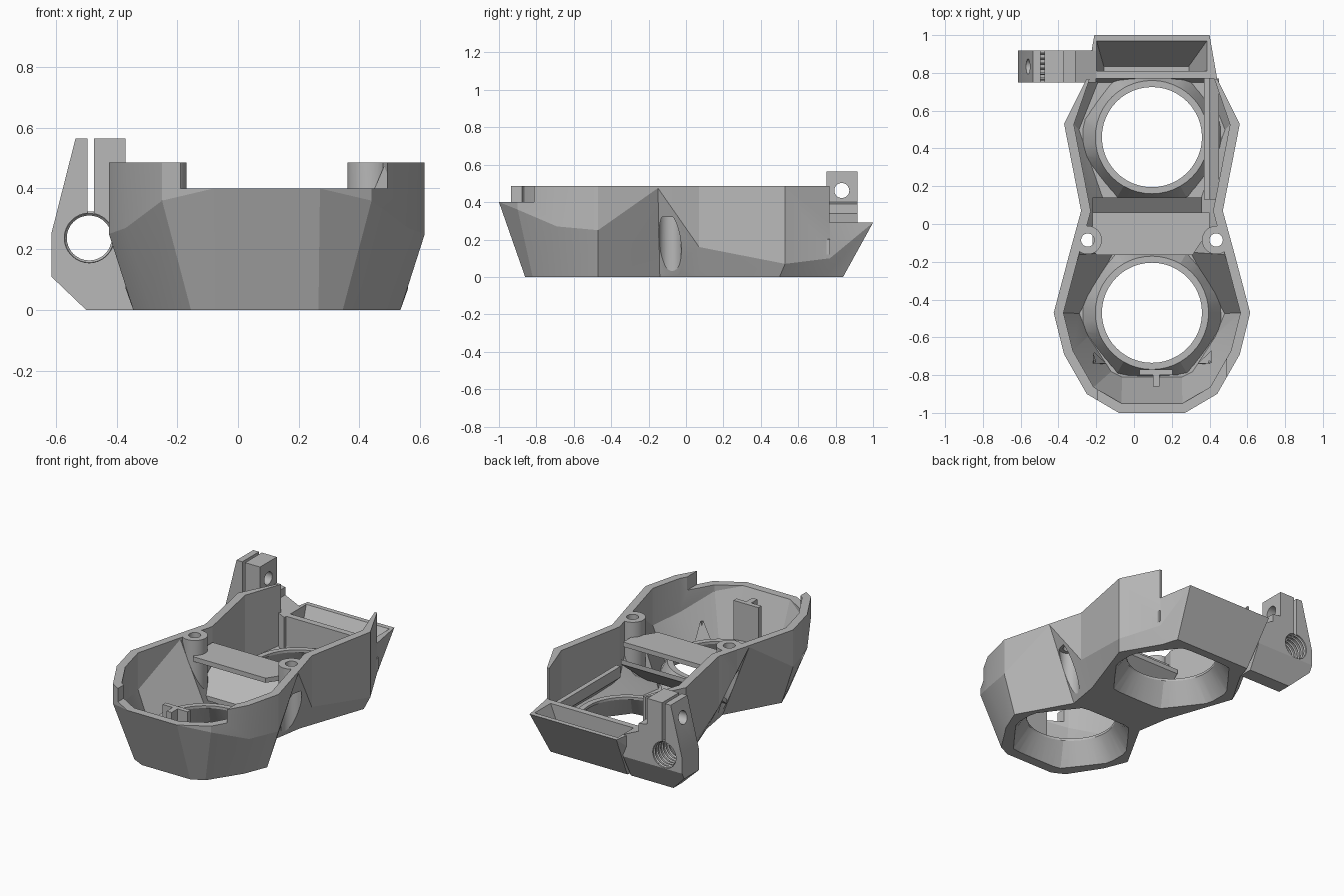
import bpy, bmesh, math
from mathutils import Vector

cube = bpy.data.objects.get("Cube")
if cube:
    bpy.data.objects.remove(cube, do_unlink=True)

grey = bpy.data.materials.new("plain grey")
grey.use_nodes = True
grey.diffuse_color = (0.48, 0.48, 0.48, 1)
grey.node_tree.nodes["Principled BSDF"].inputs["Base Color"].default_value = (0.48, 0.48, 0.48, 1)

CX = 0.095              # centre line of the housing
LENSES = (-0.47, 0.46)  # y of the two round openings
POST = 0.34             # post distance from the centre line
POST_Y = -0.085


def finish(name, bm):
    bmesh.ops.recalc_face_normals(bm, faces=bm.faces)
    me = bpy.data.meshes.new(name)
    bm.to_mesh(me)
    bm.free()
    ob = bpy.data.objects.new(name, me)
    bpy.context.collection.objects.link(ob)
    me.materials.append(grey)
    return ob


def loft(name, rings):
    """Closed solid through rings of equal point count."""
    bm = bmesh.new()
    rows = [[bm.verts.new(p) for p in ring] for ring in rings]
    n = len(rows[0])
    for a, b in zip(rows, rows[1:]):
        for i in range(n):
            j = (i + 1) % n
            bm.faces.new((a[i], a[j], b[j], b[i]))
    bm.faces.new(rows[0])
    bm.faces.new(rows[-1])
    return finish(name, bm)


def box(name, x0, x1, y0, y1, z0, z1):
    return loft(name, [[(x0, y0, z), (x1, y0, z), (x1, y1, z), (x0, y1, z)] for z in (z0, z1)])


def circle(x, y, z, r, n=48):
    return [(x + r * math.cos(math.tau * i / n), y + r * math.sin(math.tau * i / n), z) for i in range(n)]


def cylinder(name, x, y, z0, z1, r):
    return loft(name, [circle(x, y, z0, r), circle(x, y, z1, r)])


def prism_y(name, pts, y0, y1):
    return loft(name, [[(x, y, z) for x, z in pts] for y in (y0, y1)])


def prism_x(name, pts, x0, x1):
    return loft(name, [[(x, y, z) for y, z in pts] for x in (x0, x1)])


def boolean(ob, tool, op, keep=False):
    mod = ob.modifiers.new("cut", 'BOOLEAN')
    mod.operation, mod.object, mod.solver = op, tool, 'EXACT'
    bpy.context.view_layer.objects.active = ob
    bpy.ops.object.modifier_apply(modifier=mod.name)
    if not keep:
        bpy.data.objects.remove(tool, do_unlink=True)


def mirrored(half):
    return [(CX + u, y) for u, y in half] + [(CX - u, y) for u, y in reversed(half)]


def inset(pts, d):
    out = []
    for i, p in enumerate(pts):
        a, p, b = Vector(pts[i - 1]), Vector(p), Vector(pts[(i + 1) % len(pts)])
        e1, e2 = (p - a).normalized(), (b - p).normalized()
        n1, n2 = Vector((-e1.y, e1.x)), Vector((-e2.y, e2.x))
        out.append(tuple(p + (n1 + n2) * d / (1 + n1.dot(n2))))
    return out


def at(pts, zs):
    return [(x, y, z) for (x, y), z in zip(pts, zs)]


# Outline, front to back: rim, foot, and the height where the taper starts
rim = [(.175, -1), (.345, -.9), (.465, -.69), (.52, -.47), (.435, -.15),
       (.375, .07), (.465, .53), (.345, .77), (.305, 1)]
foot = [(.17, -.86), (.25, -.82), (.38, -.62), (.44, -.47), (.255, -.14),
        (.29, .07), (.44, .5), (.3, .74), (.27, .84)]
bend = [.4, .36, .27, .25, .475, .16, .07, .1, .29]
n = len(rim)
bends = bend + bend[::-1]
shape = [at(mirrored(foot), [0] * 2 * n), at(mirrored(rim), bends), at(mirrored(rim), [.485] * 2 * n)]
housing = loft("housing", shape)
outer = loft("outer_helper", shape)
outer.hide_render = True

# Main cavity
rim_in = inset(mirrored(rim[:-2] + [(.365, .82)]), .05)
foot_in = inset(mirrored(foot[:-2] + [(.32, .80)]), .05)
m = len(rim_in)
bends_in = bend[:-1] + bend[:-1][::-1]
boolean(housing, loft("cavity", [at(foot_in, [.04] * m), at(rim_in, bends_in), at(rim_in, [.6] * m)]),
        'DIFFERENCE')

# Low back end, front notch and back pocket
boolean(housing, box("back_cut", -1, 1, .768, 1.2, .29, .7), 'DIFFERENCE')
boolean(housing, box("front_notch", -.19, .49, -1.2, -.7, .4, .7), 'DIFFERENCE')
pocket = [[(x0, y0, z), (x1, y0, z), (x1, y1, z), (x0, y1, z)]
          for x0, x1, y0, y1, z in ((-.16, .29, .81, .835, .05), (-.2, .39, .81, .975, .3))]
boolean(housing, loft("pocket", pocket), 'DIFFERENCE')


# Flared collars that run from an octagon foot to a round opening
def octagon(y, z, grow, count=48):
    pts = []
    for i in range(count):
        t = math.tau * i / count
        c, s = abs(math.cos(t)), abs(math.sin(t))
        r = min((d + grow) / k for d, k in ((.37, c), (.33, s), (.343, .796 * c + .605 * s)) if k > .001)
        pts.append((CX + r * math.cos(t), y + r * math.sin(t), z))
    return pts


for y in LENSES:
    boolean(housing, loft("collar", [octagon(y, .005, .015), circle(CX, y, .15, .3)]), 'UNION')
for y in LENSES:
    boolean(housing, loft("flare", [octagon(y, -.01, 0), circle(CX, y, .135, .265), circle(CX, y, .22, .265)]),
            'DIFFERENCE')

# Screw posts with a wide bore that breaks through the sloped waist
for side in (-1, 1):
    x = CX + side * POST
    post = cylinder("post", x, POST_Y, .01, .485, .075)
    boolean(post, outer, 'INTERSECT', keep=True)
    boolean(housing, post, 'UNION')
    boolean(housing, cylinder("bore", x, POST_Y, -.1, .32, .06), 'DIFFERENCE')
    boolean(housing, cylinder("screw_hole", x, POST_Y, .2, .6, .035), 'DIFFERENCE')
bpy.data.objects.remove(outer, do_unlink=True)

# Bridge between the posts, with a sloped panel running under it
loft("bridge_plate", [[(-.2, -.165, z), (.31, -.165, z), (.4, -.03, z), (.4, .06, z), (-.22, .06, z), (-.22, -.12, z)]
                      for z in (.36, .39)])
prism_x("bridge_ramp", [(-.1, .1), (.14, .29), (.14, .32), (-.1, .13)], -.22, .36)

# Inner rail and lower ledge beside the back opening
prism_y("inner_rail", [(.37, .2), (.45, .12), (.45, .2), (.4, .22), (.4, .27), (.37, .27)], .13, .77)

# T-shaped tab at the front and the small gussets near it
box("tab_face", .03, .205, -.8, -.77, .1, .39)
box("tab_stem", .1, .135, -.86, -.79, .1, .39)
for side in (-1, 1):
    x = CX + side * .28
    loft("gusset", [[(x + side * .035, -.67, .1), (x + side * .035, -.74, .1), (x - side * .04, -.74, .1)],
                    circle(x + side * .025, -.73, .22, .01, 3)])

# Split clamp on the back right, trimmed by the slope of the back wall
clamp = prism_y("clamp", [(-.5, 0), (-.2, 0), (-.2, .29), (-.31, .34), (-.31, .39), (-.37, .4),
                          (-.37, .565), (-.535, .565), (-.615, .25), (-.615, .11)], .75, .918)
boolean(clamp, prism_x("back_slope", [(.814, -.05), (1.1, -.05), (1.1, .503)], -.8, 0), 'DIFFERENCE')
boolean(clamp, box("slit", -.495, -.475, .6, 1.1, .25, .7), 'DIFFERENCE')


def rod(name, axis, centre, radius, half):
    ring = circle(0, 0, 0, radius, 32)
    x, y, z = centre
    if axis == 'Y':
        return loft(name, [[(x + a, y + h, z + b) for a, b, _ in ring] for h in (-half, half)])
    return loft(name, [[(x + h, y + a, z + b) for a, b, _ in ring] for h in (-half, half)])


boolean(clamp, rod("clamp_hole", 'Y', (-.49, .83, .237), .082, .2), 'DIFFERENCE')
boolean(clamp, rod("bolt_hole", 'X', (-.48, .833, .462), .04, .3), 'DIFFERENCE')

# Thread ridges in the clamp hole
for i in range(6):
    bpy.ops.mesh.primitive_torus_add(location=(-.49, .768 + i * .027, .237), rotation=(math.pi / 2, 0, 0),
                                     major_radius=.081, minor_radius=.007, major_segments=32, minor_segments=4)
    bpy.context.object.name = "thread_ridge"
    bpy.context.object.data.materials.append(grey)

# Smooth the rounded surfaces, keep the edges sharp
bpy.ops.object.select_all(action='DESELECT')
for ob in (housing, clamp):
    ob.select_set(True)
bpy.context.view_layer.objects.active = housing
bpy.ops.object.shade_smooth_by_angle(angle=math.radians(18))
